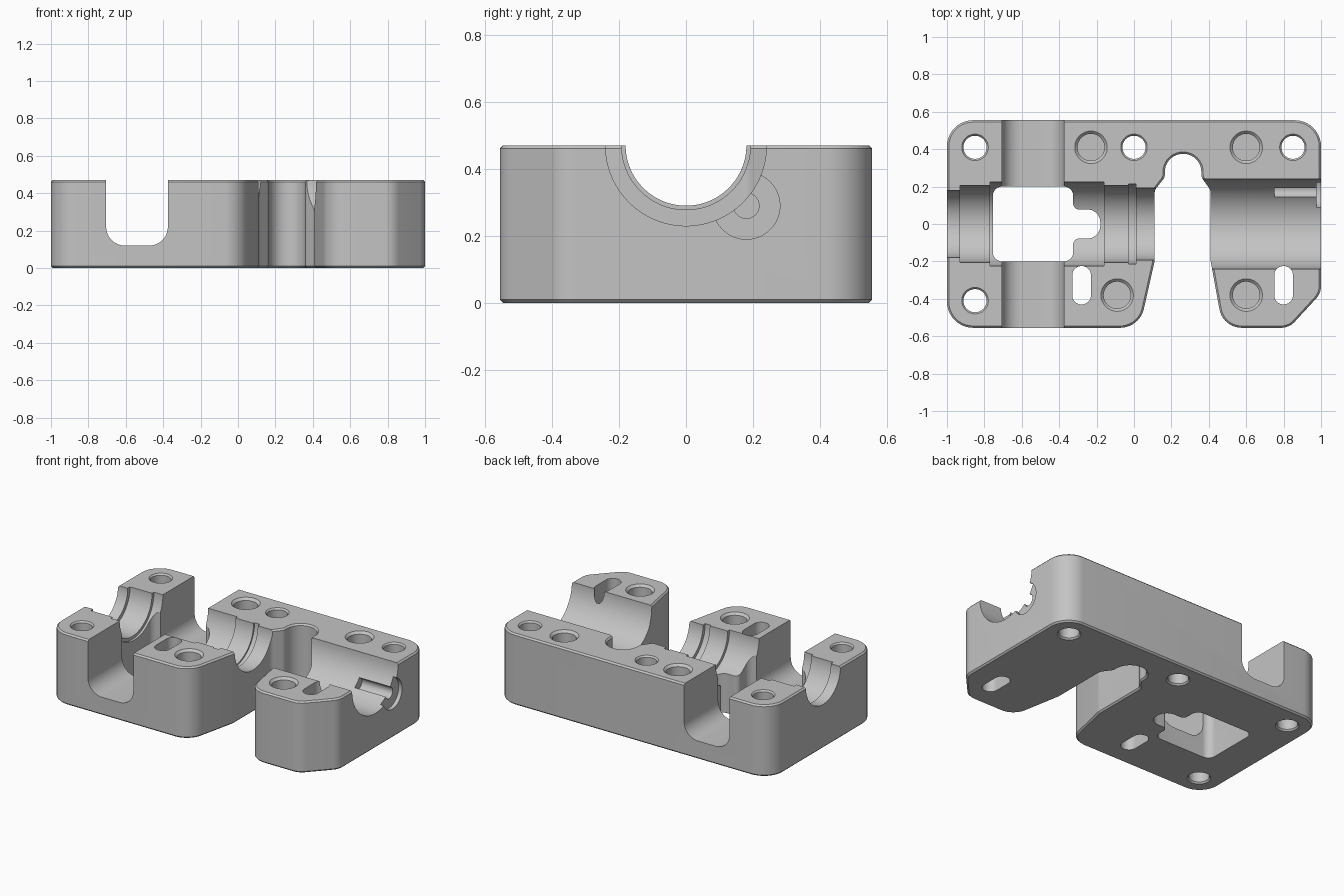
import bpy, bmesh, math
from mathutils import Vector, Matrix

if "Cube" in bpy.data.objects:
    bpy.data.objects.remove(bpy.data.objects["Cube"], do_unlink=True)

TOP = 0.47
grey = bpy.data.materials.new("light grey")
grey.use_nodes = True
grey.diffuse_color = (0.55, 0.55, 0.55, 1)
grey.node_tree.nodes["Principled BSDF"].inputs["Base Color"].default_value = (0.55, 0.55, 0.55, 1)


def make(name, bm):
    bmesh.ops.recalc_face_normals(bm, faces=bm.faces)
    mesh = bpy.data.meshes.new(name)
    bm.to_mesh(mesh)
    bm.free()
    mesh.materials.append(grey)
    ob = bpy.data.objects.new(name, mesh)
    bpy.context.collection.objects.link(ob)
    return ob


def rounded(corners, steps=10):
    """Polygon from (x, y, radius) corners, each replaced by an arc."""
    out = []
    for i, (x, y, r) in enumerate(corners):
        p = Vector((x, y))
        a = (Vector(corners[i - 1][:2]) - p).normalized()
        b = (Vector(corners[(i + 1) % len(corners)][:2]) - p).normalized()
        half = a.angle(b) / 2
        centre = p + (a + b).normalized() * (r / math.sin(half))
        start = p + a * (r / math.tan(half)) - centre
        end = p + b * (r / math.tan(half)) - centre
        turn = math.atan2(start.x * end.y - start.y * end.x, start.dot(end))
        for k in range(steps + 1):
            out.append(centre + Matrix.Rotation(turn * k / steps, 2) @ start)
    return out


def prism(name, outline, low, high, chamfer=0, along_y=False):
    """Extrude an outline up z, or along y when the outline is drawn in x and z."""
    bm = bmesh.new()
    place = (lambda p, h: (p.x, h, p.y)) if along_y else (lambda p, h: (p.x, p.y, h))
    rings = [[bm.verts.new(place(p, h)) for p in outline] for h in (low, high)]
    n = len(outline)
    for ring in rings:
        bm.faces.new(ring)
    for i in range(n):
        j = (i + 1) % n
        bm.faces.new((rings[0][i], rings[0][j], rings[1][j], rings[1][i]))
    bmesh.ops.recalc_face_normals(bm, faces=bm.faces)
    if chamfer:
        rims = [e for e in bm.edges if abs(e.verts[0].co.z - e.verts[1].co.z) < 1e-5]
        bmesh.ops.bevel(bm, geom=rims, offset=chamfer, segments=1, affect='EDGES')
    return make(name, bm)


def lathe(name, profile, centre, along_x=False, sides=64):
    """Revolve (distance, radius) pairs around the z or x direction."""
    bm = bmesh.new()
    rings = []
    for d, r in profile:
        ring = []
        for k in range(sides):
            t = 2 * math.pi * (k + 0.5) / sides
            u, v = r * math.cos(t), r * math.sin(t)
            offset = Vector((d, u, v)) if along_x else Vector((u, v, d))
            ring.append(bm.verts.new(Vector(centre) + offset))
        rings.append(ring)
    for lower, upper in zip(rings, rings[1:]):
        for i in range(sides):
            j = (i + 1) % sides
            bm.faces.new((lower[i], lower[j], upper[j], upper[i]))
    bm.faces.new(rings[0])
    bm.faces.new(rings[-1])
    return make(name, bm)


# Block with a deep notch in the front side
body = prism("housing_block", rounded([
    (-1, -.555, .14), (.03, -.555, .13), (.11, -.2, .06), (.11, .18, .05),
    (.165, .25, .05), (.165, .375, .096), (.36, .375, .096), (.36, .25, .05),
    (.41, .18, .05), (.41, -.2, .06), (.475, -.555, .12), (.83, -.555, .1),
    (1, -.37, .1), (1, .555, .14), (-1, .555, .14)]), 0, TOP, chamfer=.01)

cutters = []

# Stepped half-round bore along the length
cutters.append(lathe("bore_cutter", [
    (-1.1, .18), (-.93, .18), (-.93, .205), (-.77, .205), (-.77, .225),
    (-.16, .225), (-.16, .205), (-.03, .205), (-.03, .215), (.01, .215),
    (.01, .192), (.26, .192), (.26, .24), (1.1, .24)], (0, 0, TOP), along_x=True, sides=96))

# Round-bottomed cross channel
cutters.append(prism("channel_cutter", rounded([
    (-.705, .12, .1), (-.375, .12, .1), (-.375, .7, .02), (-.705, .7, .02)]),
    -.8, .8, along_y=True))

# Through pocket with a tongue on its right
cutters.append(prism("pocket_cutter", rounded([
    (-.755, -.2, .05), (-.325, -.2, .05), (-.325, -.078, .03), (-.18, -.078, .07),
    (-.18, .078, .07), (-.325, .078, .03), (-.325, .2, .05), (-.755, .2, .05)]), -.1, .6))

# Through screw holes with chamfered mouths
for x, y in ((-.85, .41), (-.85, -.41), (0, .41), (.85, .41)):
    cutters.append(lathe("screw_hole_cutter", [
        (-.01, .08), (.01, .062), (TOP - .01, .062), (TOP + .01, .08)], (x, y, 0), sides=40))

# Blind sockets
for x, y in ((-.23, .41), (.6, .41), (-.09, -.38), (.6, -.38)):
    cutters.append(lathe("socket_cutter", [
        (.15, .072), (TOP - .015, .072), (TOP + .01, .097)], (x, y, 0), sides=40))

# Long slots
for x in (-.28, .8):
    cutters.append(prism("slot_cutter", rounded([
        (x - .05, -.43, .049), (x + .05, -.43, .049),
        (x + .05, -.225, .049), (x - .05, -.225, .049)]), -.1, .6))

# Round recess and small side groove at the right end
cutters.append(lathe("recess_cutter", [(.975, .1), (1.1, .1)], (0, .18, .29), along_x=True))
cutters.append(lathe("groove_cutter", [(.75, .038), (1.05, .038)], (0, .18, .29), along_x=True, sides=32))

bpy.ops.object.select_all(action='DESELECT')
body.select_set(True)
bpy.context.view_layer.objects.active = body
for cutter in cutters:
    cutter.hide_render = True
    cut = body.modifiers.new("cut", 'BOOLEAN')
    cut.operation = 'DIFFERENCE'
    cut.solver = 'EXACT'
    cut.object = cutter
    bpy.ops.object.modifier_apply(modifier=cut.name)
    bpy.data.objects.remove(cutter, do_unlink=True)

bpy.ops.object.shade_smooth_by_angle(angle=math.radians(25))
